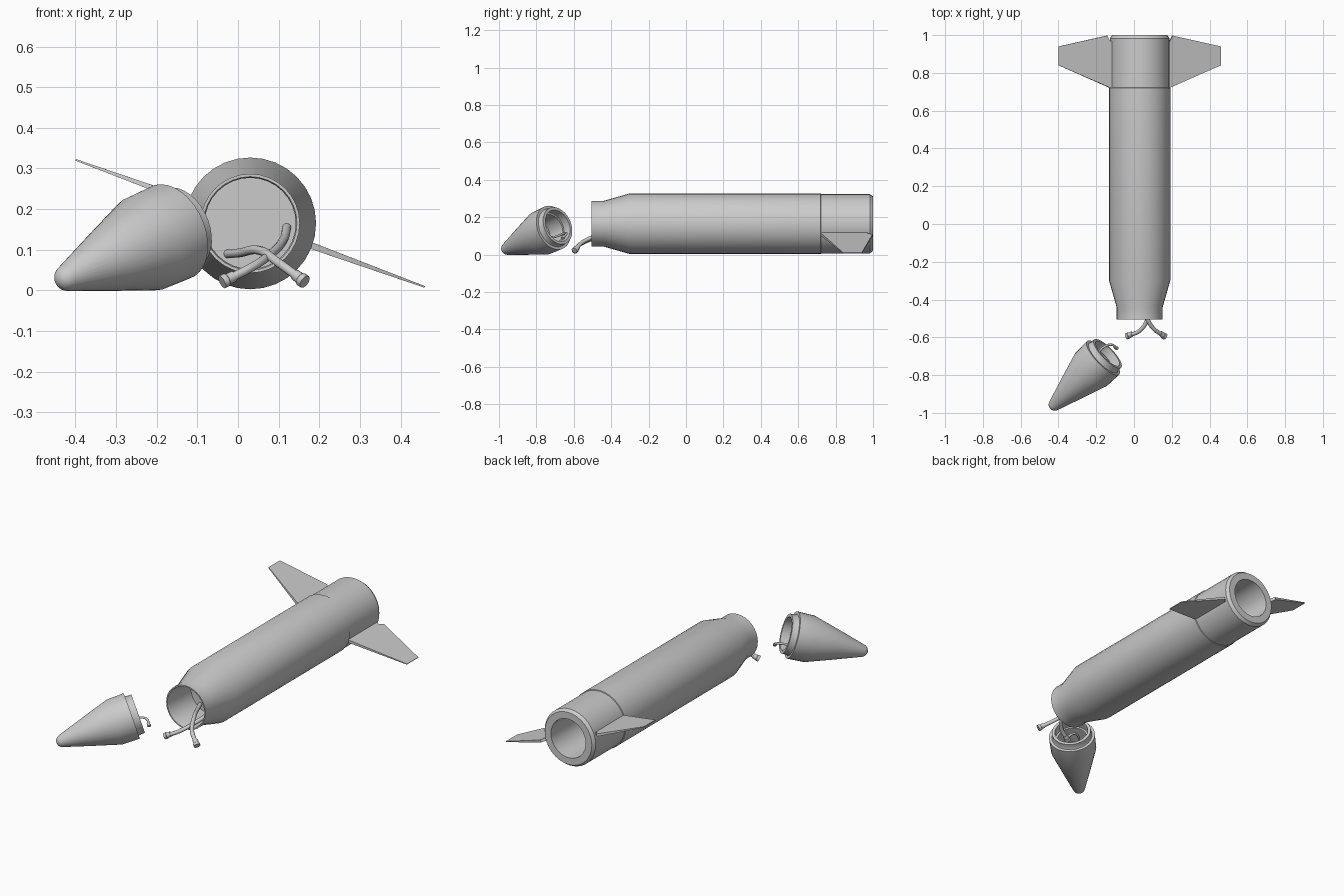
import bpy, bmesh, math
from mathutils import Matrix, Vector

if "Cube" in bpy.data.objects:
    bpy.data.objects.remove(bpy.data.objects["Cube"])

CX, CZ = 0.03, 0.165   # fuselage axis


def finish(name, bm, matrix=Matrix()):
    bmesh.ops.remove_doubles(bm, verts=bm.verts, dist=1e-5)
    bmesh.ops.recalc_face_normals(bm, faces=bm.faces)
    me = bpy.data.meshes.new(name)
    bm.to_mesh(me)
    bm.free()
    ob = bpy.data.objects.new(name, me)
    bpy.context.collection.objects.link(ob)
    ob.matrix_world = matrix
    bpy.ops.object.select_all(action='DESELECT')
    bpy.context.view_layer.objects.active = ob
    ob.select_set(True)
    bpy.ops.object.shade_smooth_by_angle(angle=math.radians(30))
    return ob


def lathe(name, profile, matrix, sides=32):
    """Revolve (distance, radius) points around local Y."""
    bm = bmesh.new()
    rings = []
    for d, r in profile:
        rings.append([bm.verts.new((r * math.cos(2 * math.pi * i / sides), d,
                                    r * math.sin(2 * math.pi * i / sides)))
                      for i in range(sides)] if r else [bm.verts.new((0, d, 0))])
    for a, b in zip(rings, rings[1:]):
        for i in range(sides):
            j = (i + 1) % sides
            quad = [a[i % len(a)], a[j % len(a)], b[j % len(b)], b[i % len(b)]]
            bm.faces.new(list(dict.fromkeys(quad)))
    return finish(name, bm, matrix)


def along(origin, direction):
    q = Vector(direction).to_track_quat('Y', 'Z')
    return Matrix.Translation(origin) @ q.to_matrix().to_4x4()


def cable(name, points, radius, plug):
    """Smooth round cable with a small connector on its last point."""
    cu = bpy.data.curves.new(name, 'CURVE')
    cu.dimensions = '3D'
    cu.bevel_depth, cu.bevel_resolution, cu.resolution_u = radius, 3, 8
    cu.use_fill_caps = True
    sp = cu.splines.new('BEZIER')
    sp.bezier_points.add(len(points) - 1)
    for bp, p in zip(sp.bezier_points, points):
        bp.co = p
        bp.handle_left_type = bp.handle_right_type = 'AUTO'
    ob = bpy.data.objects.new(name, cu)
    bpy.context.collection.objects.link(ob)
    end = Vector(points[-1])
    r, h = plug
    lathe(name + "_plug", [(-h, 0), (-h, r * .8), (-h * .1, r * .85), (0, r),
                           (h * .6, r), (h * .6, 0)],
          along(end, end - Vector(points[-2])), 16)


# Fuselage: open front socket, tapered neck, tail section and hollow nozzle
lathe("fuselage", [(-.30, 0), (-.30, .112), (-.495, .112), (-.505, .115), (-.505, .122),
                   (-.44, .122), (-.30, .162), (.72, .162), (.722, .158), (.983, .158),
                   (1.0, .146), (1.0, .108), (.72, .10), (.72, 0)],
      Matrix.Translation((CX, 0, CZ)))

# Tail fins: tapered plates mirrored about the axis, rolled 20 degrees
bm = bmesh.new()
outline = [(.152, .72, .008), (.165, .72, .008), (.457, .84, .002), (.457, .94, .002),
           (.185, .997, .007), (.170, .97, .008), (.152, .97, .008)]
sheets = [[bm.verts.new((x, y, s * t)) for x, y, t in outline] for s in (1, -1)]
for sheet in sheets:
    bm.faces.new(sheet)
for i in range(len(outline)):
    j = (i + 1) % len(outline)
    bm.faces.new([sheets[0][i], sheets[0][j], sheets[1][j], sheets[1][i]])
fins = finish("tail_fins", bm, Matrix.Translation((CX, 0, CZ)) @ Matrix.Rotation(math.radians(20), 4, 'Y'))
fins.modifiers.new("mirror", 'MIRROR')

# Detached nose cone lying on its side, with stepped collar and hollow inside
tilt, turn = math.radians(17.5), math.radians(44)
axis = (math.cos(tilt) * math.cos(turn), math.cos(tilt) * math.sin(turn), math.sin(tilt))
tip = [(-.28 - .033 * math.cos(a), .033 * math.sin(a))
       for a in (math.radians(d) for d in (0, 18, 36, 54, 72))]
tip[0] = (tip[0][0], 0)
lathe("nose_cone", tip + [(-.14, .0785), (0, .121), (.093, .123), (.093, .108), (.104, .104),
                          (.127, .104), (.127, .088), (.08, .088), (.08, .078), (-.02, .078), (-.02, 0)],
      along((-.227, -.77, .116), axis))

# Cables hanging from the fuselage socket and the nose cone
cable("cable_right", [(-.025, -.30, .09), (.0, -.36, .092), (.055, -.47, .098),
                      (.10, -.55, .068), (.155, -.59, .028)], .011, (.017, .022))
cable("cable_left", [(.12, -.30, .155), (.112, -.38, .125), (.075, -.50, .085),
                     (.03, -.565, .055), (-.028, -.59, .026)], .011, (.017, .022))
cable("nose_cable", [(-.235, -.775, .09), (-.20, -.70, .095), (-.15, -.645, .115),
                     (-.115, -.64, .11), (-.094, -.656, .092)], .006, (.010, .012))
